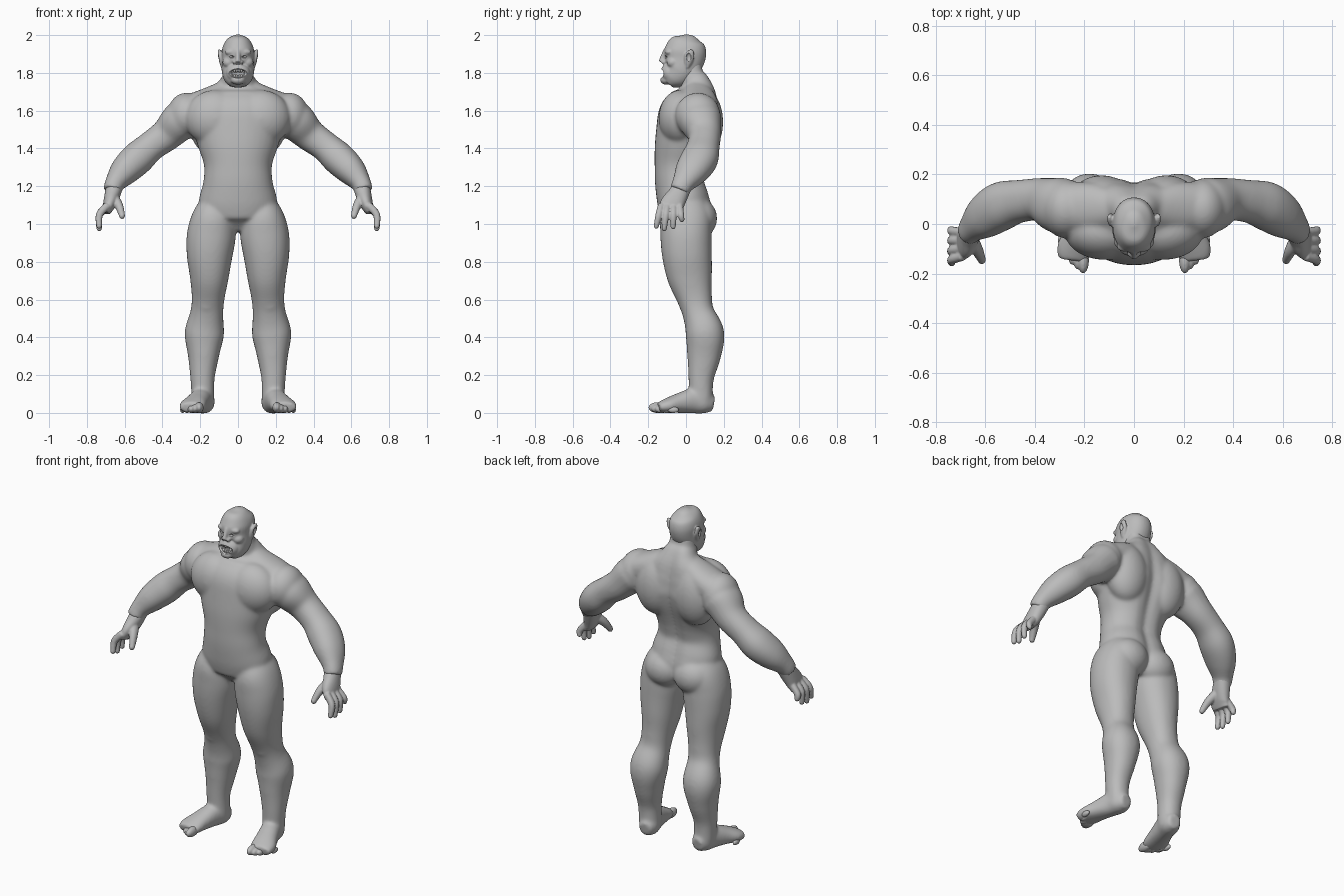
import bpy
import bmesh
import math
from mathutils import Vector, Matrix

default_cube = bpy.data.objects.get("Cube")
if default_cube:
    bpy.data.objects.remove(default_cube, do_unlink=True)


def make_material(name, value):
    material = bpy.data.materials.new(name)
    material.use_nodes = True
    colour = (value, value, value, 1)
    material.diffuse_color = colour
    shader = material.node_tree.nodes["Principled BSDF"]
    shader.inputs["Base Color"].default_value = colour
    shader.inputs["Roughness"].default_value = .8
    return material


skin = make_material("grey skin", .5)
ivory = make_material("pale teeth", .75)


def spline(points, steps=6):
    """Smooth path through ring values (x, y, z, width, depth)."""
    points = [Vector(p) for p in points]
    padded = [points[0]] + points + [points[-1]]
    path = []
    for a, b, c, d in zip(padded, padded[1:], padded[2:], padded[3:]):
        for step in range(steps):
            t = step / steps
            path.append(b + (c - a) * (t / 2)
                        + (a * 2 - b * 5 + c * 4 - d) * (t * t / 2)
                        + (b * 3 - a - c * 3 + d) * (t * t * t / 2))
    return path + [points[-1]]


def loft(bm, rings, depth_axis=(0, 1, 0), groove=0, sides=36):
    """Closed tube of rounded rings; groove dents the middle of the back."""
    path = spline(rings)
    centres = [Vector(p[:3]) for p in path]
    loops = []
    for i, ring in enumerate(path):
        tangent = centres[min(i + 1, len(path) - 1)] - centres[max(i - 1, 0)]
        tangent.normalize()
        depth = Vector(depth_axis)
        depth = (depth - tangent * depth.dot(tangent)).normalized()
        width = depth.cross(tangent)
        loop = []
        for k in range(sides):
            angle = math.tau * k / sides
            c, s = math.cos(angle), math.sin(angle)
            u = math.copysign(abs(c) ** .92, c) * max(ring[3], .003)
            v = math.copysign(abs(s) ** .92, s) * max(ring[4], .003)
            if v > 0:
                v *= 1 - groove * math.exp(-(u / .04) ** 2)
            loop.append(bm.verts.new(centres[i] + width * u + depth * v))
        loops.append(loop)
    for low, high in zip(loops, loops[1:]):
        for k in range(sides):
            j = (k + 1) % sides
            bm.faces.new((low[k], low[j], high[j], high[k]))
    bm.faces.new(loops[0])
    bm.faces.new(loops[-1])


def blob(bm, centre, radii):
    matrix = Matrix.LocRotScale(Vector(centre), None, Vector(radii))
    bmesh.ops.create_uvsphere(bm, u_segments=28, v_segments=18, radius=1, matrix=matrix)


def finish(name, bm, material=skin, voxel=None, smoothing=0, mirror=True):
    """Turn the parts into one object, mirrored and fused into a single skin."""
    bmesh.ops.recalc_face_normals(bm, faces=bm.faces)
    for face in bm.faces:
        face.smooth = True
    mesh = bpy.data.meshes.new(name)
    bm.to_mesh(mesh)
    bm.free()
    mesh.materials.append(material)
    obj = bpy.data.objects.new(name, mesh)
    bpy.context.scene.collection.objects.link(obj)
    if mirror:
        modifier = obj.modifiers.new("Mirror", "MIRROR")
        modifier.use_mirror_merge = False
    if voxel:
        modifier = obj.modifiers.new("Fuse", "REMESH")
        modifier.mode = "VOXEL"
        modifier.voxel_size = voxel
        modifier.use_smooth_shade = True
        modifier = obj.modifiers.new("Soften", "SMOOTH")
        modifier.factor = .5
        modifier.iterations = smoothing
    return obj


# Body: torso with neck
body = bmesh.new()
loft(body, [(0, .01, .96, .05, .07), (0, .01, 1.04, .18, .134), (0, -.01, 1.12, .207, .142),
            (0, -.03, 1.22, .184, .134), (0, -.025, 1.31, .18, .142),
            (0, -.012, 1.4, .208, .155), (0, .01, 1.5, .238, .168),
            (0, .025, 1.58, .25, .168), (0, .045, 1.65, .235, .14),
            (0, .055, 1.7, .185, .11), (0, .05, 1.745, .108, .087),
            (0, .03, 1.79, .08, .073), (0, .03, 1.86, .07, .06)], groove=.15)
# Neck to shoulder slope, then arm
loft(body, [(.05, .06, 1.72, .05, .06), (.16, .065, 1.65, .072, .1), (.27, .07, 1.59, .09, .1)])
loft(body, [(.22, .07, 1.6, .08, .09), (.3, .075, 1.55, .104, .113),
            (.375, .098, 1.475, .087, .088), (.46, .092, 1.412, .08, .086),
            (.535, .072, 1.345, .088, .098), (.603, .028, 1.278, .077, .088),
            (.652, -.015, 1.215, .053, .06), (.665, -.035, 1.175, .05, .053)])
# Leg and foot
loft(body, [(.1, 0, 1.16, .06, .08), (.128, 0, 1.05, .109, .132),
            (.14, 0, .95, .129, .136), (.15, .005, .84, .122, .132),
            (.152, .02, .72, .103, .119), (.158, .045, .61, .087, .094),
            (.165, .065, .53, .087, .084), (.178, .1, .42, .104, .102),
            (.183, .095, .3, .082, .089), (.188, .08, .18, .064, .067),
            (.185, .08, .07, .06, .062)])
loft(body, [(.175, .147, .048, .036, .04), (.18, .1, .056, .058, .06),
            (.195, .04, .064, .057, .067), (.22, -.04, .051, .063, .052),
            (.24, -.1, .038, .072, .039), (.247, -.145, .028, .062, .028)],
     depth_axis=(0, 0, 1))
# Muscles: shoulder, chest, back, buttock, kneecap, inner calf
blob(body, (.275, .062, 1.575), (.1, .12, .12))
blob(body, (.12, -.03, 1.56), (.16, .115, .15))
blob(body, (.13, .09, 1.54), (.13, .107, .18))
blob(body, (.095, .07, 1.03), (.115, .095, .105))
blob(body, (.165, 0, .58), (.055, .038, .055))
blob(body, (.13, .1, .44), (.055, .07, .08))
finish("body", body, voxel=.008, smoothing=18)

# Hands: palm, four fingers and a thumb
hand = bmesh.new()
loft(hand, [(.65, -.01, 1.21, .045, .046), (.666, -.045, 1.15, .041, .055),
            (.682, -.075, 1.1, .033, .064), (.698, -.082, 1.06, .021, .058)])
for i, (drop, reach) in enumerate([(.98, .157), (.967, .115), (.977, .068), (1.015, .022)]):
    knuckle = -.13 + i * .032
    middle = (knuckle - reach) / 2
    loft(hand, [(.69, knuckle, 1.1, .02, .018), (.733, middle, 1.05, .019, .018),
                (.735, -reach, drop + .01, .015, .014)], sides=16)
    blob(hand, (.735, -reach, drop + .01), (.015, .014, .016))
loft(hand, [(.665, -.05, 1.15, .028, .032), (.632, -.105, 1.1, .023, .025),
            (.614, -.145, 1.045, .016, .016)], sides=16)
blob(hand, (.614, -.146, 1.043), (.016, .016, .017))
finish("hands", hand, voxel=.005, smoothing=4)

# Toes
toes = bmesh.new()
for i in range(5):
    size = .025 - i * .002 if i else .029
    blob(toes, (.205 + i * .022, -.147 + i * i * .005, size - .001),
         (size * .8, size * 1.8, size))
finish("toes", toes, voxel=.005, smoothing=2)

# Head: skull and jaw, muzzle, chin, brow, cheek, nose, ear
head = bmesh.new()
loft(head, [(0, -.093, 1.744, .045, .03), (0, -.07, 1.768, .07, .063),
            (0, -.03, 1.81, .086, .088), (0, -.01, 1.87, .085, .108),
            (0, -.004, 1.92, .085, .111), (0, -.003, 1.962, .07, .092),
            (0, 0, 1.99, .042, .055), (0, 0, 2.003, .008, .01)])
blob(head, (0, -.085, 1.8), (.064, .05, .055))
blob(head, (0, -.106, 1.762), (.038, .03, .024))
blob(head, (.034, -.09, 1.91), (.036, .022, .018))
blob(head, (.048, -.068, 1.855), (.034, .034, .03))
blob(head, (.016, -.118, 1.857), (.013, .014, .011))
loft(head, [(0, -.105, 1.92, .014, .014), (0, -.117, 1.885, .013, .018),
            (0, -.128, 1.855, .015, .019)])
loft(head, [(.08, .005, 1.828, .01, .01), (.088, .012, 1.862, .012, .023),
            (.096, .02, 1.895, .011, .026), (.1, .032, 1.922, .007, .01)])
head_object = finish("head", head, voxel=.005, smoothing=6)

# Hollows for the mouth, eye sockets and ears
hollows = bmesh.new()
blob(hollows, (0, -.142, 1.797), (.054, .048, .025))
for side in (1, -1):
    blob(hollows, (side * .037, -.12, 1.885), (.02, .022, .008))
    blob(hollows, (side * .107, .014, 1.88), (.012, .013, .024))
cutter = finish("face_hollows", hollows, mirror=False)
cutter.hide_render = True
cutter.hide_viewport = True
cut = head_object.modifiers.new("Hollows", "BOOLEAN")
cut.operation = "DIFFERENCE"
cut.object = cutter

# Eyeballs
eyes = bmesh.new()
blob(eyes, (.037, -.09, 1.885), (.015, .012, .01))
finish("eyes", eyes)

# Teeth: upper and lower rows with a tusk at each lower corner
teeth = bmesh.new()
for row in (1, -1):
    for x in (.006, .018, .031):
        tusk = row < 0 and x > .03
        height = .036 if tusk else .019
        place = Vector((x, -.114 + x * x * 8, 1.797 + row * (.006 if tusk else .014)))
        turn = Matrix.Rotation(math.pi if row > 0 else 0, 4, "X")
        bmesh.ops.create_cone(teeth, cap_ends=True, segments=10, radius1=.007,
                              radius2=.001 if tusk else .004, depth=height,
                              matrix=Matrix.Translation(place) @ turn)
finish("teeth", teeth, material=ivory)
